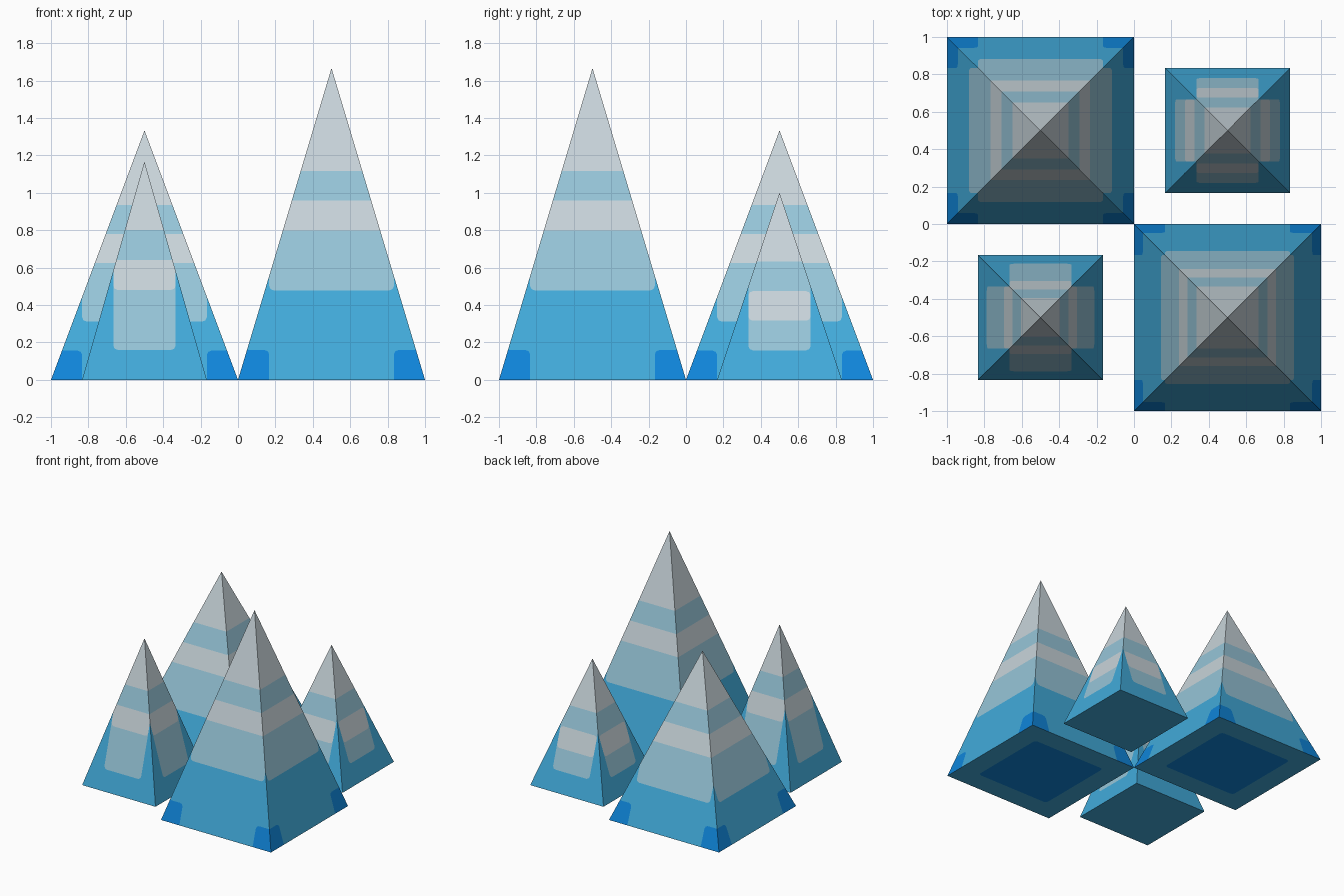
import bpy, bmesh, math
from mathutils import Matrix, Vector

if "Cube" in bpy.data.objects:
    bpy.data.objects.remove(bpy.data.objects["Cube"])

CELL = 1 / 6      # painted pattern grid
R = 0.03          # rounding of painted corners
FAR = 60          # "beyond the face" in cells


def material(name, rgb):
    m = bpy.data.materials.new(name)
    lin = [((c / 255 + 0.055) / 1.055) ** 2.4 for c in rgb]
    m.diffuse_color = (*lin, 1)
    m.use_nodes = True
    m.node_tree.nodes["Principled BSDF"].inputs["Base Color"].default_value = m.diffuse_color
    return m


BLUE, LIGHT, GREY, DEEP = range(4)
MATS = [material("sky_blue", (66, 171, 219)), material("pale_blue", (151, 198, 217)),
        material("pale_grey", (201, 213, 219)), material("deep_blue", (15, 134, 219))]


def cut(bm, faces, point, normal):
    geom = set(faces)
    for f in faces:
        geom.update(f.edges)
        geom.update(f.verts)
    bmesh.ops.bisect_plane(bm, geom=list(geom), dist=1e-5,
                           plane_co=(*point, 0), plane_no=(*normal, 0))


def in_rect(p, rect):
    u0, u1, v0, v1 = rect
    return u0 < p.x < u1 and v0 < p.y < v1


def in_rounded(p, rect):
    u0, u1, v0, v1 = rect
    du = max(u0 + R - p.x, p.x - u1 + R, 0)
    dv = max(v0 + R - p.y, p.y - v1 + R, 0)
    return math.hypot(du, dv) <= R


def panel(target, outline, patches, matrix):
    """Flat face with rounded rectangles cut into it, then placed by matrix."""
    bm = bmesh.new()
    bm.faces.new([bm.verts.new((u, v, 0)) for u, v in outline])
    rects = [([c * CELL for c in cells], mat) for cells, mat in patches]
    for rect, mat in rects:
        u0, u1, v0, v1 = rect
        for u in (u0, u1):
            cut(bm, list(bm.faces), (u, 0), (1, 0))
        for v in (v0, v1):
            cut(bm, list(bm.faces), (0, v), (0, 1))
        # trim the corners with two tangent cuts each
        for cu, su in ((u0, -1), (u1, 1)):
            for cv, sv in ((v0, -1), (v1, 1)):
                for t in (math.pi / 8, 3 * math.pi / 8):
                    n = Vector((su * math.cos(t), sv * math.sin(t)))
                    p = Vector((cu - su * R, cv - sv * R)) + n * R
                    inside = [f for f in bm.faces
                              if in_rect(f.calc_center_median(), rect)]
                    if inside:
                        cut(bm, inside, p, n)
    for f in bm.faces:
        f.material_index = BLUE
        for rect, mat in rects:
            if in_rounded(f.calc_center_median(), rect):
                f.material_index = mat
    bm.transform(matrix)
    tmp = bpy.data.meshes.new("tmp")
    bm.to_mesh(tmp)
    bm.free()
    target.from_mesh(tmp)
    bpy.data.meshes.remove(tmp)


def pyramid(name, x, y, half, height, side_patches, base_patches):
    bm = bmesh.new()
    slant = math.hypot(half, height)
    s, c = height / slant, half / slant
    tilt = Matrix(((1, 0, 0, 0), (0, c, -s, -half), (0, s, c, 0), (0, 0, 0, 1)))
    # four sloping sides
    for k in range(4):
        panel(bm, [(-half, 0), (half, 0), (0, slant)], side_patches,
              Matrix.Rotation(k * math.pi / 2, 4, 'Z') @ tilt)
    # underside
    panel(bm, [(-half, -half), (half, -half), (half, half), (-half, half)],
          base_patches, Matrix.Rotation(math.pi, 4, 'X'))
    bmesh.ops.remove_doubles(bm, verts=bm.verts, dist=1e-4)
    me = bpy.data.meshes.new(name)
    bm.to_mesh(me)
    bm.free()
    for m in MATS:
        me.materials.append(m)
    ob = bpy.data.objects.new(name, me)
    ob.location = (x, y, 0)
    bpy.context.collection.objects.link(ob)


def stripes(w, start, band, top):
    return [((-w, w, start, FAR), LIGHT), ((-w, w, band, band + 1), GREY),
            ((-w, w, top, FAR), GREY)]


corners = [((2, FAR, -FAR, 1), DEEP), ((-FAR, -2, -FAR, 1), DEEP)]
base = [((-2, 2, -2, 2), DEEP)]

# two large and two small pyramids on opposite corners
pyramid("large_pyramid_front", 0.5, -0.5, 0.5, 5 / 3, corners + stripes(2, 3, 5, 7), base)
pyramid("large_pyramid_back", -0.5, 0.5, 0.5, 4 / 3, corners + stripes(2, 2, 4, 6), base)
pyramid("small_pyramid_front", -0.5, -0.5, 1 / 3, 7 / 6, stripes(1, 1, 3, 5), [])
pyramid("small_pyramid_back", 0.5, 0.5, 1 / 3, 1.0, stripes(1, 1, 2, 4), [])
